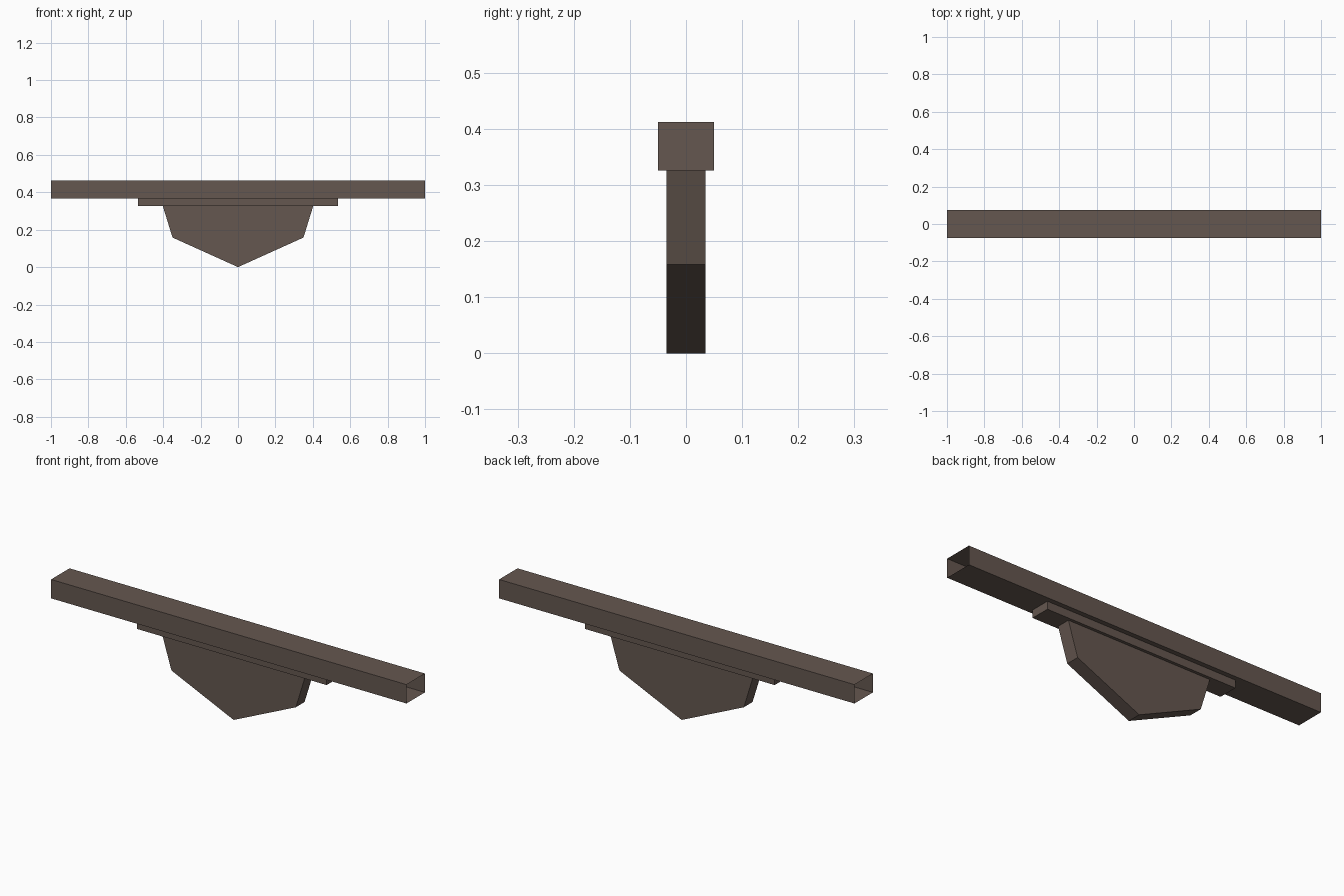
import bpy, bmesh

if "Cube" in bpy.data.objects:
    bpy.data.objects.remove(bpy.data.objects["Cube"])

wood = bpy.data.materials.new("dark brown wood")
wood.diffuse_color = (0.13, 0.096, 0.08, 1)
wood.use_nodes = True
wood.node_tree.nodes["Principled BSDF"].inputs["Base Color"].default_value = wood.diffuse_color


def extrude_profile(name, profile, place, half, caps=True):
    """Sweep a closed 2D profile from -half to +half; caps close the ends."""
    bm = bmesh.new()
    a, b = ([bm.verts.new(place(u, v, s * half)) for u, v in profile] for s in (-1, 1))
    n = len(profile)
    for i in range(n):
        j = (i + 1) % n
        bm.faces.new((a[i], a[j], b[j], b[i]))
    if caps:
        bm.faces.new(a[::-1])
        bm.faces.new(b)
    # make the walls face outwards (profiles run anticlockwise)
    bm.normal_update()
    bmesh.ops.recalc_face_normals(bm, faces=bm.faces)
    mesh = bpy.data.meshes.new(name)
    bm.to_mesh(mesh)
    bm.free()
    mesh.materials.append(wood)
    obj = bpy.data.objects.new(name, mesh)
    bpy.context.collection.objects.link(obj)
    return obj


def rect(half_y, z0, z1):
    return [(-half_y, z0), (half_y, z0), (half_y, z1), (-half_y, z1)]


along_x = lambda u, v, t: (t, u, v)
along_y = lambda u, v, t: (u, t, v)

# Long top beam: four walls, open at both ends
extrude_profile("top_beam", rect(0.074, 0.366, 0.462), along_x, 1.0, caps=False)

# Shorter plate, its upper half sunk into the beam
extrude_profile("support_plate", rect(0.05, 0.326, 0.412), along_x, 0.534)

# Pointed bracket hanging below
extrude_profile("pointed_bracket",
                [(0, 0), (0.35, 0.158), (0.402, 0.326), (-0.402, 0.326), (-0.35, 0.158)],
                along_y, 0.035)
